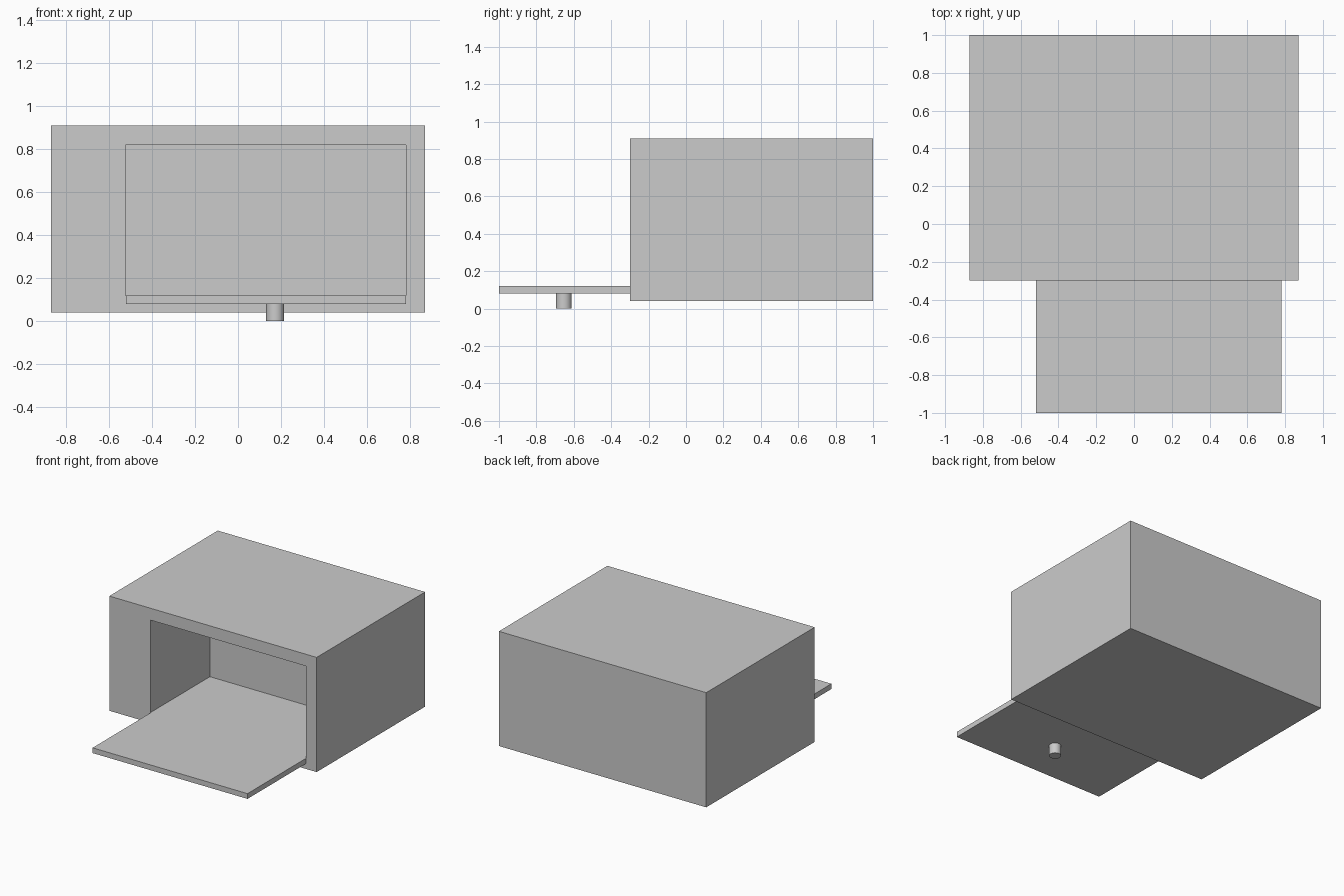
import bpy, bmesh
from mathutils import Vector

if "Cube" in bpy.data.objects:
    bpy.data.objects.remove(bpy.data.objects["Cube"])


def new_object(name, bm):
    bmesh.ops.recalc_face_normals(bm, faces=bm.faces)
    mesh = bpy.data.meshes.new(name)
    bm.to_mesh(mesh)
    bm.free()
    ob = bpy.data.objects.new(name, mesh)
    bpy.context.collection.objects.link(ob)
    return ob


def box(lo, hi):
    bm = bmesh.new()
    bmesh.ops.create_cube(bm, size=1)
    lo, hi = Vector(lo), Vector(hi)
    for v in bm.verts:
        v.co = Vector([hi[i] if v.co[i] > 0 else lo[i] for i in range(3)])
    return bm


# Oven body: box whose front is inset to the opening, then pushed in as a cavity
FRONT, CAVITY_BACK = -0.30, 0.41
bm = box((-0.87, FRONT, 0.04), (0.87, 1.0, 0.91))
bm.normal_update()
face = min(bm.faces, key=lambda f: f.calc_center_median().y)
bmesh.ops.inset_region(bm, faces=[face], thickness=0.1)
mid = face.calc_center_median()
for v in face.verts:
    v.co.x = 0.78 if v.co.x > mid.x else -0.523
    v.co.z = 0.82 if v.co.z > mid.z else 0.12
inner = bmesh.ops.extrude_discrete_faces(bm, faces=[face])["faces"][0]
for v in inner.verts:
    v.co.y = CAVITY_BACK
new_object("oven_body", bm)

# Door lowered flat, its top flush with the cavity floor
new_object("open_door", box((-0.52, -1.0, 0.08), (0.78, FRONT, 0.12)))

# Round knob on the outer side of the door
bpy.ops.mesh.primitive_cylinder_add(vertices=32, radius=0.042, depth=0.08,
                                    location=(0.173, -0.653, 0.04))
knob = bpy.context.object
knob.name = "door_knob"
bpy.ops.object.shade_smooth_by_angle()
